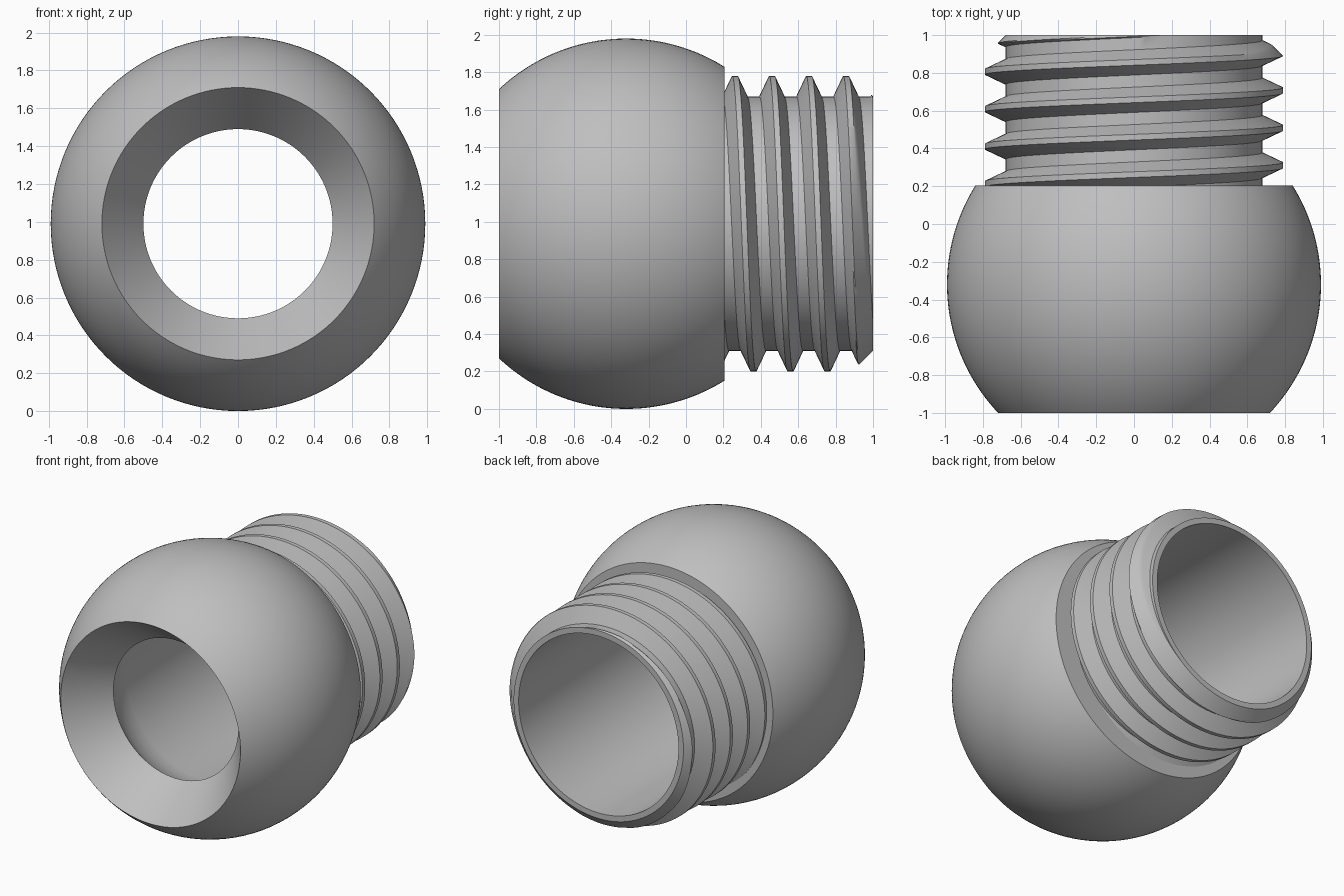
import bpy, bmesh, math

cube = bpy.data.objects.get("Cube")
if cube:
    bpy.data.objects.remove(cube, do_unlink=True)

SEGMENTS = 128
CENTRE_Z = 0.99
BALL_R, BALL_Y = 0.99, -0.32
FRONT, SHOULDER, BACK = -1.0, 0.205, 1.0
ROOT_R, CREST_R, BORE_R = 0.68, 0.79, 0.64
PITCH = 0.198

grey = bpy.data.materials.new("plain grey")
grey.use_nodes = True
grey.diffuse_color = (0.52, 0.52, 0.52, 1)
grey.node_tree.nodes["Principled BSDF"].inputs["Base Color"].default_value = grey.diffuse_color


def sweep(name, profile_at):
    """Turn a (radius, y) profile, which may change with the turn, about the y axis."""
    bm = bmesh.new()
    rows = []
    for i in range(SEGMENTS + 1):
        turn = i / SEGMENTS
        a = turn * math.tau
        rows.append([bm.verts.new((-r * math.cos(a), y, CENTRE_Z + r * math.sin(a)))
                     for r, y in profile_at(turn)])
    for row, after in zip(rows, rows[1:]):
        for k in range(len(row) - 1):
            bm.faces.new((row[k], row[k + 1], after[k + 1], after[k]))
    bmesh.ops.remove_doubles(bm, verts=bm.verts, dist=0.0002)
    bmesh.ops.dissolve_degenerate(bm, edges=bm.edges, dist=0.0001)
    bmesh.ops.recalc_face_normals(bm, faces=bm.faces)
    mesh = bpy.data.meshes.new(name)
    bm.to_mesh(mesh)
    bm.free()
    mesh.materials.append(grey)
    obj = bpy.data.objects.new(name, mesh)
    bpy.context.collection.objects.link(obj)
    bpy.ops.object.select_all(action="DESELECT")
    obj.select_set(True)
    bpy.context.view_layer.objects.active = obj
    bpy.ops.object.shade_smooth_by_angle(angle=math.radians(30))


# Ball with a conical mouth, a flared throat, a straight bore and a back rim
body = [(ROOT_R, BACK), (BORE_R, BACK), (BORE_R, -0.38),
        (0.625, -0.48), (0.59, -0.58), (0.55, -0.65), (0.5, -0.71)]
start = math.acos((FRONT - BALL_Y) / BALL_R)
end = math.acos((SHOULDER - BALL_Y) / BALL_R)
ARC_STEPS = 48
for i in range(ARC_STEPS + 1):
    a = start + (end - start) * i / ARC_STEPS
    body.append((BALL_R * math.sin(a), BALL_Y + BALL_R * math.cos(a)))
body.append((ROOT_R, SHOULDER))
sweep("ball_body", lambda turn: body)

# One thread ridge: two sloping flanks with a narrow flat crest
FLANK_STEPS = 8
flank = [(0.067 + (0.015 - 0.067) * i / FLANK_STEPS,
          ROOT_R + (CREST_R - ROOT_R) * i / FLANK_STEPS) for i in range(FLANK_STEPS + 1)]
ridge = [(-d, r) for d, r in flank] + [(d, r) for d, r in reversed(flank)]
HIDDEN_START = 0.12


def thread_profile(turn):
    points = []
    for k in range(-2, 6):
        for offset, r in ridge:
            y = 0.212 + PITCH * (k + turn) + offset
            if y <= HIDDEN_START:
                points.append((ROOT_R, HIDDEN_START))
            else:
                # The back end is chamfered down to the root
                y = min(y, BACK)
                points.append((min(r, ROOT_R + BACK - y), y))
    return points


sweep("screw_thread", thread_profile)
